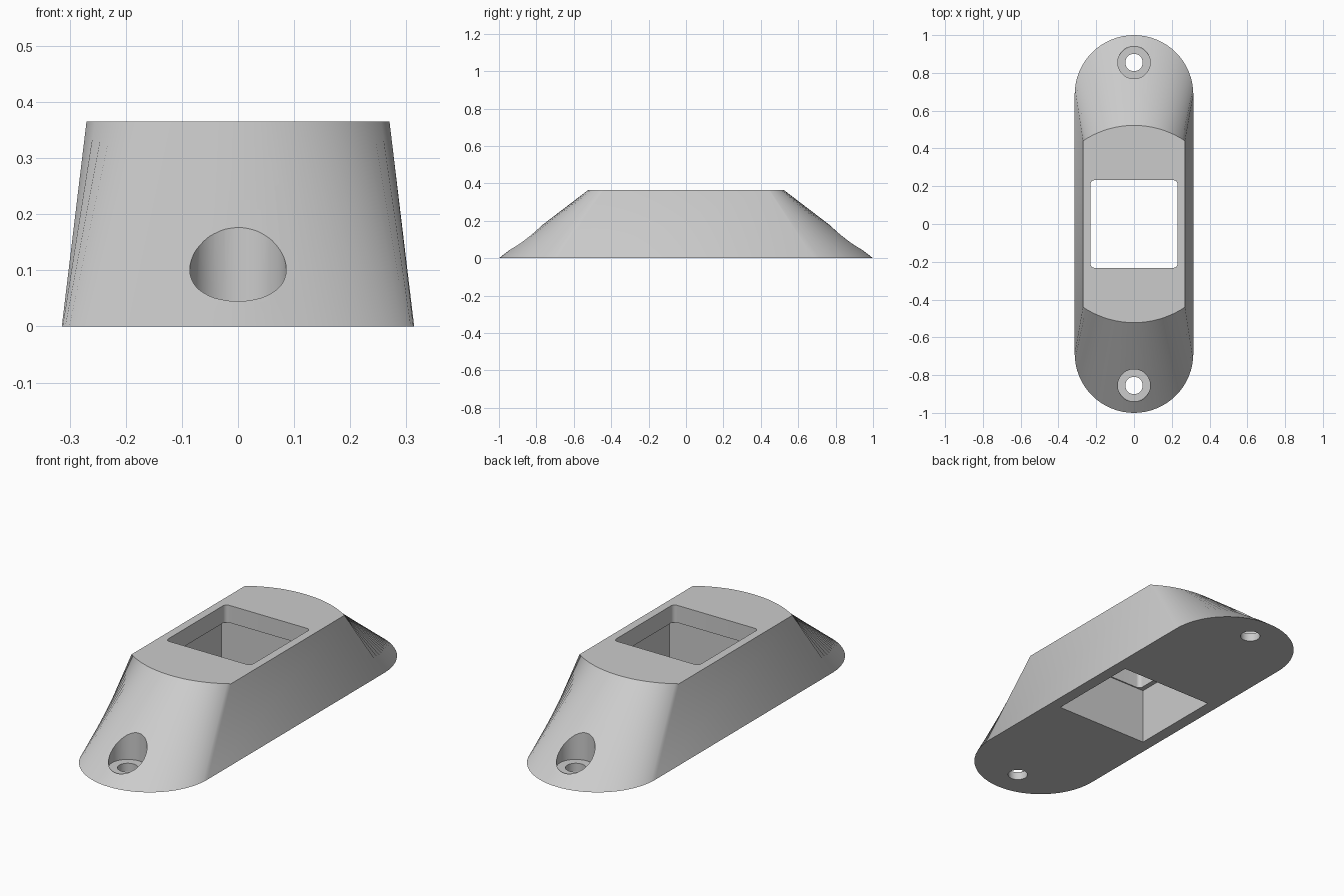
import bpy, bmesh
from math import sin, cos, asin, pi, radians

old = bpy.data.objects.get("Cube")
if old:
    bpy.data.objects.remove(old, do_unlink=True)

HEIGHT = 0.365
SEGMENTS = 32

grey = bpy.data.materials.new("plain grey")
grey.use_nodes = True
colour = (0.6, 0.6, 0.6, 1)
grey.diffuse_color = colour
grey.node_tree.nodes["Principled BSDF"].inputs["Base Color"].default_value = colour


def outline(half_width, side_y, tip_y):
    """Straight sides closed by a circular arc at each end."""
    rise = tip_y - side_y
    radius = (half_width ** 2 + rise ** 2) / (2 * rise)
    half_angle = asin(min(1, half_width / radius))
    arc = []
    for i in range(SEGMENTS + 1):
        a = half_angle * (1 - 2 * i / SEGMENTS)
        arc.append((radius * sin(a), tip_y - radius + radius * cos(a)))
    return arc + [(-x, -y) for x, y in arc]


def make_object(name, bm):
    bmesh.ops.recalc_face_normals(bm, faces=bm.faces)
    mesh = bpy.data.meshes.new(name)
    bm.to_mesh(mesh)
    bm.free()
    mesh.materials.append(grey)
    obj = bpy.data.objects.new(name, mesh)
    bpy.context.collection.objects.link(obj)
    return obj


def box_cutter(name, half_x, half_y, bottom, top, corner=0):
    bm = bmesh.new()
    bmesh.ops.create_cube(bm, size=2)
    for v in bm.verts:
        v.co = (v.co.x * half_x, v.co.y * half_y, top if v.co.z > 0 else bottom)
    if corner:
        upright = [e for e in bm.edges if abs(e.verts[0].co.z - e.verts[1].co.z) > 0.01]
        bmesh.ops.bevel(bm, geom=upright, offset=corner, segments=6,
                        profile=0.5, affect='EDGES')
    return make_object(name, bm)


def round_cutter(name, radius, y, bottom, top):
    bm = bmesh.new()
    bmesh.ops.create_cone(bm, cap_ends=True, segments=48, radius1=radius,
                          radius2=radius, depth=top - bottom)
    bmesh.ops.translate(bm, verts=bm.verts, vec=(0, y, (top + bottom) / 2))
    return make_object(name, bm)


# Tapered body: long rounded base drawn up to a shorter flat top
bm = bmesh.new()
base = [bm.verts.new((x, y, 0)) for x, y in outline(0.314, 0.686, 1.0)]
top = [bm.verts.new((x, y, HEIGHT)) for x, y in outline(0.27, 0.44, 0.522)]
bm.faces.new(base)
bm.faces.new(top)
for i in range(len(base)):
    j = (i + 1) % len(base)
    bm.faces.new((base[i], base[j], top[j], top[i]))
body = make_object("wedge_housing", bm)

# Central window with a narrower rounded lip, and a screw hole at each end
cutters = [
    box_cutter("window_cutter", 0.23, 0.232, 0.2, 0.5, 0.02),
    box_cutter("cavity_cutter", 0.255, 0.238, -0.1, 0.28),
]
for y in (-0.855, 0.855):
    cutters.append(round_cutter("counterbore_cutter", 0.086, y, 0.04, 0.5))
    cutters.append(round_cutter("screw_hole_cutter", 0.046, y, -0.1, 0.2))

bpy.ops.object.select_all(action='DESELECT')
bpy.context.view_layer.objects.active = body
body.select_set(True)
for cutter in cutters:
    cut = body.modifiers.new(cutter.name, 'BOOLEAN')
    cut.operation = 'DIFFERENCE'
    cut.solver = 'EXACT'
    cut.object = cutter
    bpy.ops.object.modifier_apply(modifier=cut.name)
    bpy.data.objects.remove(cutter, do_unlink=True)

bpy.ops.object.shade_smooth_by_angle(angle=radians(30))
